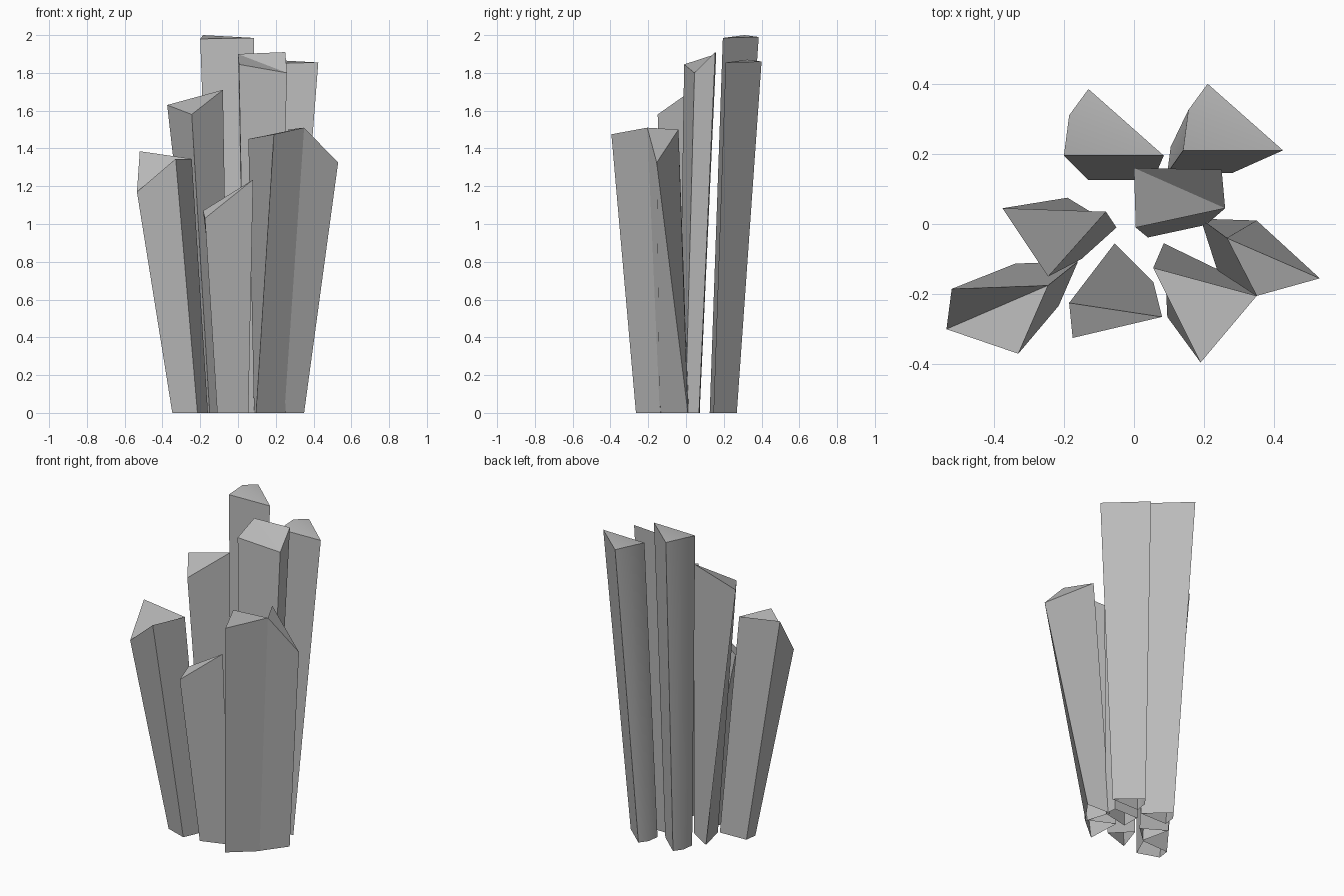
import bpy
import bmesh
import math
from mathutils import Vector

cube = bpy.data.objects.get("Cube")
if cube:
    bpy.data.objects.remove(cube, do_unlink=True)

# One plain stone colour for every column
stone = bpy.data.materials.new("grey_stone")
stone.use_nodes = True
stone.diffuse_color = (0.5, 0.5, 0.5, 1)
stone.node_tree.nodes["Principled BSDF"].inputs["Base Color"].default_value = stone.diffuse_color

FOOT_SCALE = 0.65


def shrunken_foot(crown, centre):
    """Scaled copy of the crown outline, placed on the ground around a centre."""
    middle = sum((Vector(p).to_2d() for p in crown), Vector((0, 0))) / len(crown)
    return [Vector(centre) + (Vector(p).to_2d() - middle) * FOOT_SCALE for p in crown]


def column(name, crown, foot):
    """Tapered, leaning shaft with a slanted, faceted crown and an open foot."""
    if len(foot) != len(crown):
        foot = shrunken_foot(crown, foot)
    bm = bmesh.new()
    upper = [bm.verts.new(p) for p in crown]
    lower = [bm.verts.new((p[0], p[1], 0)) for p in foot]
    count = len(upper)
    # Crown facets fan out from the first corner
    for i in range(1, count - 1):
        bm.faces.new((upper[0], upper[i], upper[i + 1]))
    # Shaft sides
    for i in range(count):
        j = (i + 1) % count
        bm.faces.new((lower[i], lower[j], upper[j], upper[i]))
    mesh = bpy.data.meshes.new(name)
    bm.to_mesh(mesh)
    bm.free()
    mesh.materials.append(stone)
    obj = bpy.data.objects.new(name, mesh)
    bpy.context.collection.objects.link(obj)
    bpy.ops.object.select_all(action="DESELECT")
    obj.select_set(True)
    bpy.context.view_layer.objects.active = obj
    bpy.ops.object.shade_smooth_by_angle(angle=math.radians(30))
    return obj


# Tall pair at the back
column("back_right_column",
       [(-.185, .31, 2), (-.2, .195, 1.98), (.085, .195, 1.985), (-.13, .385, 1.99)],
       (-.07, .175))
column("back_left_column",
       [(.155, .325, 1.87), (.14, .21, 1.85), (.425, .21, 1.855), (.21, .4, 1.86)],
       (.155, .195))

# Middle row
column("centre_column",
       [(0, .16, 1.9), (.005, -.01, 1.845), (.26, .045, 1.8), (.25, .155, 1.91)],
       (.12, .025))
column("middle_right_column",
       [(-.375, .045, 1.63), (-.245, -.15, 1.58), (-.08, .035, 1.71)],
       [(-.19, .075), (-.15, -.1), (-.05, -.01)])
column("middle_left_column",
       [(.265, -.04, 1.5), (.35, -.205, 1.51), (.53, -.155, 1.325)],
       [(.19, .015), (.24, -.14), (.35, .01)])

# Short columns along the front
column("front_right_column",
       [(-.535, -.3, 1.17), (-.33, -.37, 1.345), (-.245, -.175, 1.345), (-.52, -.185, 1.385)],
       (-.265, -.16))
column("front_centre_column",
       [(-.185, -.225, 1.07), (-.175, -.325, 1.03), (.08, -.265, 1.235)],
       [(-.055, -.055), (-.11, -.22), (.055, -.165)])
column("front_left_column",
       [(.055, -.125, 1.45), (.19, -.395, 1.475), (.35, -.205, 1.51)],
       [(.085, -.055), (.095, -.265), (.25, -.135)])
